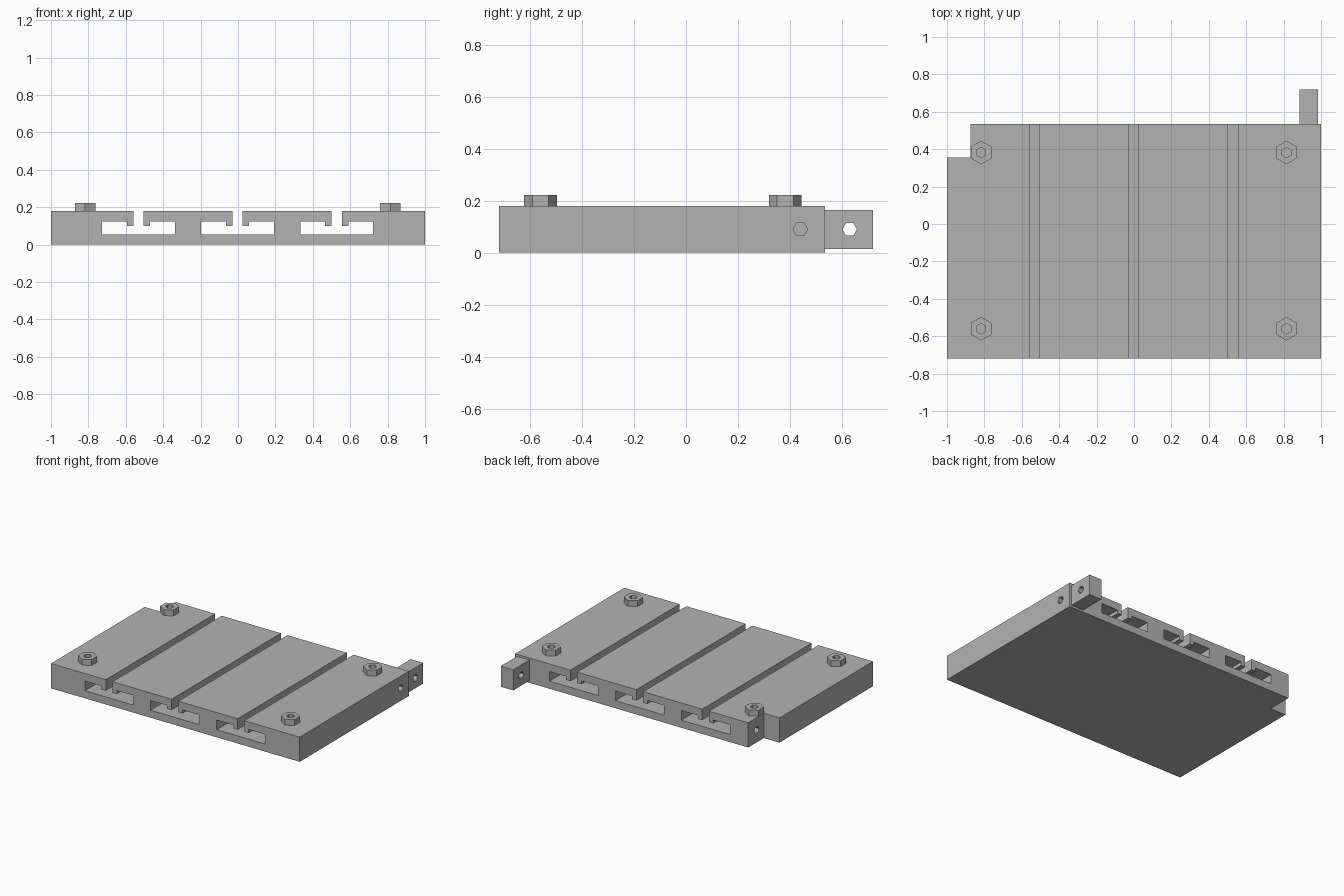
import bpy, bmesh
from math import sin, cos, pi
from mathutils import Vector

cube = bpy.data.objects.get("Cube")
if cube:
    bpy.data.objects.remove(cube, do_unlink=True)

grey = bpy.data.materials.new("matte grey")
grey.use_nodes = True
colour = (0.45, 0.45, 0.45, 1)
grey.diffuse_color = colour
grey.node_tree.nodes["Principled BSDF"].inputs["Base Color"].default_value = colour

FRONT, BACK, TOP = -0.72, 0.535, 0.18
HOLE_R, HOLE_Z = 0.028, 0.09


def prism(name, points, direction):
    """Extrude a closed outline of 3D points along a direction."""
    bm = bmesh.new()
    face = bm.faces.new([bm.verts.new(p) for p in points])
    out = bmesh.ops.extrude_face_region(bm, geom=[face])
    moved = [g for g in out["geom"] if isinstance(g, bmesh.types.BMVert)]
    bmesh.ops.translate(bm, verts=moved, vec=Vector(direction))
    bmesh.ops.recalc_face_normals(bm, faces=bm.faces[:])
    mesh = bpy.data.meshes.new(name)
    bm.to_mesh(mesh)
    bm.free()
    mesh.materials.append(grey)
    obj = bpy.data.objects.new(name, mesh)
    bpy.context.collection.objects.link(obj)
    return obj


def box(name, x0, x1, y0, y1, z0, z1):
    outline = [(x0, y0, z0), (x1, y0, z0), (x1, y1, z0), (x0, y1, z0)]
    return prism(name, outline, (0, 0, z1 - z0))


def hexagon(r):
    return [(r * cos(i * pi / 3), r * sin(i * pi / 3)) for i in range(6)]


def side_hole(x0, x1, y):
    """Hexagonal cutter running along x."""
    outline = [(x0, y + a, HOLE_Z + b) for a, b in hexagon(HOLE_R)]
    return prism("hole_cutter", outline, (x1 - x0, 0, 0))


def cut(obj, cutter):
    mod = obj.modifiers.new("cut", "BOOLEAN")
    mod.operation, mod.solver, mod.object = "DIFFERENCE", "EXACT", cutter
    cutter.hide_render = True
    bpy.context.view_layer.objects.active = obj
    bpy.ops.object.modifier_apply(modifier="cut")
    bpy.data.objects.remove(cutter, do_unlink=True)


# Slotted bed: one cross-section with three T-slots, extruded front to back
slot = [(0.027, TOP), (0.027, 0.1), (0.062, 0.1), (0.062, 0.125),
        (0.195, 0.125), (0.195, 0.055)]
section = [(1, 0), (-1, 0), (-1, TOP)]
for cx in (-0.532, -0.003, 0.528):
    section += [(cx - x, z) for x, z in slot]
    section += [(cx + x, z) for x, z in reversed(slot)]
section.append((1, TOP))
bed = prism("slotted_bed", [(x, FRONT, z) for x, z in section],
            (0, BACK - FRONT, 0))

# Corner notch and the hinge holes at both sides
cut(bed, box("notch_cutter", -1.1, -0.875, 0.355, 0.7, -0.1, 0.3))
cut(bed, side_hole(0.86, 1.1, 0.44))
cut(bed, side_hole(-1.0, -0.75, 0.44))

# Hinge lug behind the other corner
lug = box("hinge_lug", 0.885, 0.985, BACK, 0.72, 0.015, 0.165)
cut(lug, side_hole(0.8, 1.1, 0.63))

# Hex nuts on the four corners, points facing front and back
for side, x in (("right", -0.817), ("left", 0.815)):
    for end, y in (("front", -0.56), ("back", 0.382)):
        nut = prism(f"nut_{end}_{side}",
                    [(x + b, y + a, TOP) for a, b in hexagon(0.063)],
                    (0, 0, 0.043))
        cut(nut, prism("bore_cutter",
                       [(x + b, y + a, TOP - 0.05) for a, b in hexagon(HOLE_R)],
                       (0, 0, 0.2)))
